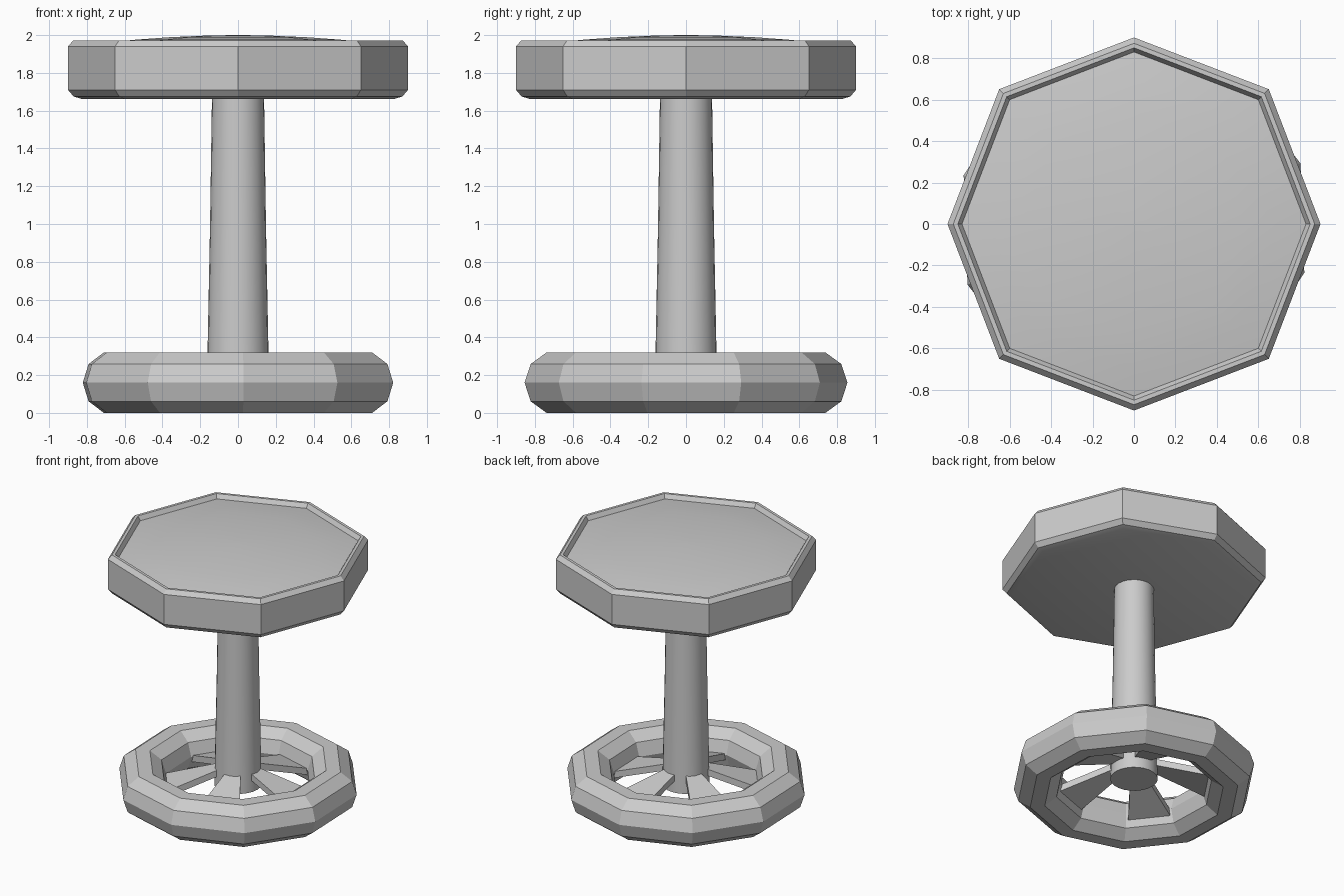
import bpy, bmesh
from math import sin, cos, pi, radians

if "Cube" in bpy.data.objects:
    bpy.data.objects.remove(bpy.data.objects["Cube"])


def make_object(name, bm, smooth_angle=None):
    bmesh.ops.recalc_face_normals(bm, faces=bm.faces)
    mesh = bpy.data.meshes.new(name)
    bm.to_mesh(mesh)
    bm.free()
    obj = bpy.data.objects.new(name, mesh)
    bpy.context.collection.objects.link(obj)
    if smooth_angle:
        bpy.ops.object.select_all(action='DESELECT')
        obj.select_set(True)
        bpy.context.view_layer.objects.active = obj
        bpy.ops.object.shade_smooth_by_angle(angle=radians(smooth_angle))
    return obj


def lathe(name, profile, sides, start=0.0, closed=False, smooth=None, diagonal=1.0):
    """Revolve (radius, z) points; diagonal stretches every odd corner."""
    bm = bmesh.new()
    rings = []
    for r, z in profile:
        ring = []
        for i in range(sides):
            a = start + 2 * pi * i / sides
            s = r * (diagonal if i % 2 else 1.0)
            ring.append(bm.verts.new((s * cos(a), s * sin(a), z)))
        rings.append(ring)
    pairs = list(zip(rings, rings[1:]))
    if closed:
        pairs.append((rings[-1], rings[0]))
    else:
        bm.faces.new(rings[0])
        bm.faces.new(rings[-1])
    for lo, hi in pairs:
        for i in range(sides):
            j = (i + 1) % sides
            bm.faces.new((lo[i], lo[j], hi[j], hi[i]))
    return make_object(name, bm, smooth)


# Octagonal seat with a raised rim and a gently domed cushion
seat_profile = [(0.83, 1.663), (0.87, 1.675), (0.90, 1.71), (0.90, 1.94),
                (0.872, 1.972), (0.85, 1.972), (0.83, 1.94), (0.70, 1.96),
                (0.54, 1.976), (0.36, 1.989), (0.18, 1.997), (0.03, 2.0)]
lathe("seat", seat_profile, 8, smooth=30, diagonal=1.022)

# Tapered round post
lathe("post", [(0.165, 0.14), (0.161, 0.34), (0.148, 1.0), (0.138, 1.67)], 24, smooth=30)

# Ten-sided foot ring with a ten-sided cross-section
ring_start = radians(-88)
section = [(0.687 + 0.168 * cos(k * pi / 5), 0.16 + 0.168 * sin(k * pi / 5))
           for k in range(10)]
lathe("foot_ring", section, 10, start=ring_start, closed=True)

# Five flared spokes sloping from the post down to the ring
for n in range(5):
    a = ring_start + radians(18) + n * 2 * pi / 5
    bm = bmesh.new()
    ends = []
    for dist, half, z in ((0.12, 0.05, 0.26), (0.57, 0.165, 0.12)):
        ends.append([bm.verts.new((dist * cos(a) - w * sin(a),
                                   dist * sin(a) + w * cos(a), z + h))
                     for w, h in ((-half, -0.025), (half, -0.025),
                                  (half, 0.025), (-half, 0.025))])
    inner, outer = ends
    bm.faces.new(inner)
    bm.faces.new(outer)
    for i in range(4):
        j = (i + 1) % 4
        bm.faces.new((inner[i], inner[j], outer[j], outer[i]))
    make_object(f"spoke_{n + 1}", bm)
